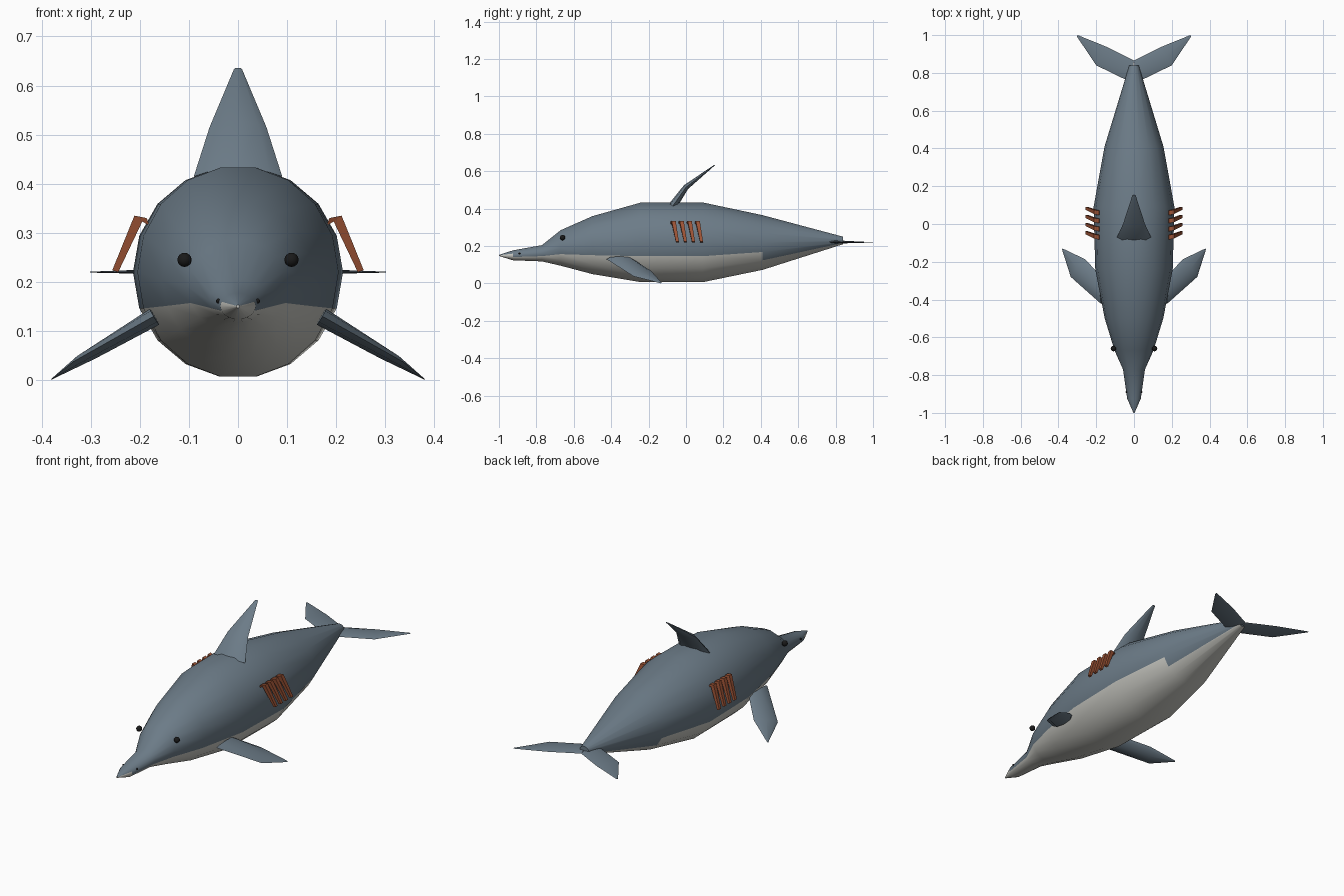
import bpy, bmesh, math
from mathutils import Vector

if "Cube" in bpy.data.objects:
    bpy.data.objects.remove(bpy.data.objects["Cube"])


def material(name, rgb):
    m = bpy.data.materials.new(name)
    m.diffuse_color = (*rgb, 1)
    m.use_nodes = True
    m.node_tree.nodes["Principled BSDF"].inputs["Base Color"].default_value = m.diffuse_color
    return m


SLATE = material("slate", (0.15, 0.20, 0.245))
PALE = material("pale", (0.56, 0.56, 0.52))
RUST = material("rust", (0.33, 0.085, 0.035))
BLACK = material("black", (0.01, 0.01, 0.01))


def loft(name, rings, mats, pick=None, angle=40):
    """Skin a list of equal-sized rings, capping both ends."""
    bm = bmesh.new()
    rows = [[bm.verts.new(p) for p in r] for r in rings]
    n = len(rows[0])
    for i in range(len(rows) - 1):
        for k in range(n):
            j = (k + 1) % n
            f = bm.faces.new((rows[i][k], rows[i][j], rows[i + 1][j], rows[i + 1][k]))
            if pick:
                f.material_index = pick(i, k)
    first, last = bm.faces.new(rows[0]), bm.faces.new(rows[-1])
    if pick:
        first.material_index = 1
    bmesh.ops.recalc_face_normals(bm, faces=bm.faces)
    me = bpy.data.meshes.new(name)
    bm.to_mesh(me)
    bm.free()
    for m in mats:
        me.materials.append(m)
    ob = bpy.data.objects.new(name, me)
    bpy.context.collection.objects.link(ob)
    if angle:
        bpy.ops.object.select_all(action='DESELECT')
        ob.select_set(True)
        bpy.context.view_layer.objects.active = ob
        bpy.ops.object.shade_smooth_by_angle(angle=math.radians(angle))
    return ob


def blade(name, sections, sx=1):
    """Fin: each section is leading point, trailing point, thickness direction vector."""
    rings = []
    for a, b, t in sections:
        a, b, t = Vector(a), Vector(b), Vector(t)
        ring = []
        for k in range(8):
            q = 2 * math.pi * k / 8
            p = (a + b) / 2 + (b - a) / 2 * math.cos(q) + t * math.sin(q)
            ring.append((p.x * sx, p.y, p.z))
        rings.append(ring)
    return loft(name, rings, [SLATE])


# Body: y, half width, top, bottom
STATIONS = [(-1.0, 0.003, 0.153, 0.147), (-0.925, 0.036, 0.177, 0.124),
            (-0.77, 0.058, 0.205, 0.118), (-0.67, 0.103, 0.285, 0.095),
            (-0.5, 0.155, 0.36, 0.05), (-0.24, 0.205, 0.433, 0.007),
            (0.09, 0.214, 0.433, 0.007), (0.41, 0.156, 0.365, 0.073),
            (0.84, 0.025, 0.25, 0.21)]
SIDES = 18
rings = []
for y, w, top, bot in STATIONS:
    c, h = (top + bot) / 2, (top - bot) / 2 / math.cos(math.radians(10))
    rings.append([(w * math.sin(math.radians(10 + 20 * k)), y,
                   c + h * math.cos(math.radians(10 + 20 * k))) for k in range(SIDES)])


def belly(i, k):
    first = 3 if i == 0 else 6 if i == 7 else 5
    return int(first <= k <= 16 - first)


loft("body", rings, [SLATE, PALE], belly)

# Dorsal fin
blade("dorsal_fin", [((-0.09, -0.07, 0.415), (0.09, -0.07, 0.415), (0, 0.02, -0.012)),
                     ((-0.058, 0.0, 0.515), (0.058, 0.0, 0.515), (0, 0.011, -0.01)),
                     ((-0.008, 0.154, 0.634), (0.008, 0.154, 0.634), (0, 0.001, -0.002))])


def ball(name, loc, r):
    bpy.ops.mesh.primitive_uv_sphere_add(segments=12, ring_count=8, radius=r, location=loc)
    ob = bpy.context.object
    ob.name = name
    ob.data.materials.append(BLACK)
    bpy.ops.object.shade_smooth()


for side, s in (("left", 1), ("right", -1)):
    # Pectoral fins
    up = Vector((0.5, 0, 0.85))
    blade(f"pectoral_fin_{side}", [
        ((0.172, -0.425, 0.13), (0.168, -0.28, 0.128), up * 0.019),
        ((0.335, -0.28, 0.038), (0.262, -0.185, 0.066), up * 0.011),
        ((0.381, -0.135, 0.001), (0.377, -0.13, 0.004), up * 0.001)], s)

    # Tail flukes
    blade(f"tail_fluke_{side}", [
        ((0.015, 0.75, 0.222), (0.0, 0.865, 0.222), (0, 0, 0.009)),
        ((0.2, 0.84, 0.221), (0.14, 0.936, 0.221), (0, 0, 0.005)),
        ((0.302, 0.992, 0.22), (0.298, 1.0, 0.22), (0, 0, 0.001))], s)

    # Eyes and nostrils
    ball(f"eye_{side}", (0.109 * s, -0.66, 0.245), 0.0145)
    ball(f"nostril_{side}", (0.04 * s, -0.89, 0.161), 0.005)

    # Gill slats, bent bars standing off the flank
    for g in range(4):
        y = -0.06 + 0.043 * g
        path = [((0.183, y - 0.01, 0.322), (0.003, 0, 0.008), 0.012),
                ((0.203, y - 0.006, 0.329), (0.008, 0, 0.006), 0.011),
                ((0.25, y + 0.014, 0.222), (0.006, 0, 0.002), 0.008)]
        bars = []
        for (px, py, pz), (tx, _, tz), hw in path:
            bars.append([((px + a * tx) * s, py + b * hw, pz + a * tz)
                         for a, b in ((-1, -1), (1, -1), (1, 1), (-1, 1))])
        loft(f"gill_slat_{side}_{g + 1}", bars, [RUST], angle=0)
